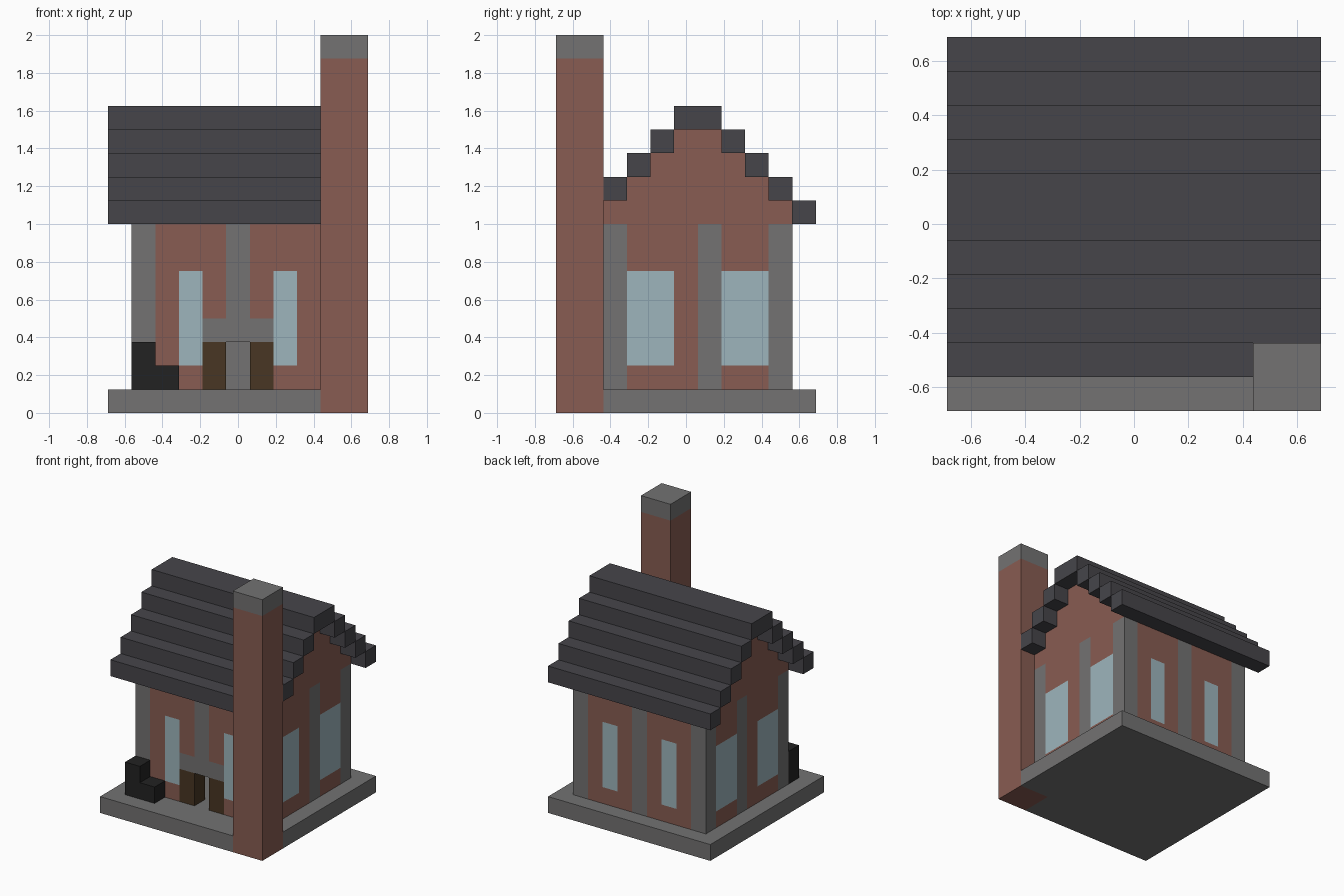
import bpy
import bmesh
from mathutils import Vector

U = 0.125    # edge of one building block
HALF = 5.5   # half of the footprint, in blocks

if "Cube" in bpy.data.objects:
    bpy.data.objects.remove(bpy.data.objects["Cube"], do_unlink=True)


def linear(c):
    c /= 255
    return c / 12.92 if c <= 0.04045 else ((c + 0.055) / 1.055) ** 2.4


def material(name, *rgb):
    mat = bpy.data.materials.new(name)
    colour = tuple(linear(c) for c in rgb) + (1.0,)
    mat.use_nodes = True
    mat.diffuse_color = colour
    bsdf = next(n for n in mat.node_tree.nodes if n.type == 'BSDF_PRINCIPLED')
    bsdf.inputs["Base Color"].default_value = colour
    return mat


BRICK = material("red brick", 136, 92, 82)
STONE = material("grey stone", 115, 114, 114)
GLASS = material("pale blue glass", 157, 181, 188)
SLATE = material("dark slate", 70, 69, 74)
WOOD = material("dark brown wood", 72, 54, 35)
IRON = material("black iron", 34, 34, 34)


def place(axis, level, a, b):
    """Put a flat outline point on the plane at the given level of an axis."""
    return Vector({'x': (level, a, b), 'y': (a, level, b), 'z': (a, b, level)}[axis])


def slab(name, mats, axis, level, depth, outline, cuts=(), rule=None, opening=None):
    """Extrude an outline along an axis; cut lines bound the coloured areas."""
    bm = bmesh.new()
    bm.faces.new([bm.verts.new(place(axis, level, a, b)) for a, b in outline])
    for line, positions in zip(((1, 0), (0, 1)), cuts):
        for p in positions:
            bmesh.ops.bisect_plane(
                bm, geom=bm.verts[:] + bm.edges[:] + bm.faces[:], dist=1e-5,
                plane_co=place(axis, level, p * line[0], p * line[1]),
                plane_no=place(axis, 0, *line))

    def flat(face):
        c = face.calc_center_median()
        return {'x': (c.y, c.z), 'y': (c.x, c.z), 'z': (c.x, c.y)}[axis]

    if opening:
        gone = [f for f in bm.faces if opening(*flat(f))]
        bmesh.ops.delete(bm, geom=gone, context='FACES')
    grown = bmesh.ops.extrude_face_region(bm, geom=bm.faces[:])["geom"]
    bmesh.ops.translate(bm, vec=place(axis, depth, 0, 0),
                        verts=[v for v in grown if isinstance(v, bmesh.types.BMVert)])
    bmesh.ops.recalc_face_normals(bm, faces=bm.faces[:])
    if rule:
        for f in bm.faces:
            f.material_index = mats.index(rule(*flat(f)))
    for v in bm.verts:
        v.co = (v.co - Vector((HALF, HALF, 0))) * U
    mesh = bpy.data.meshes.new(name)
    bm.to_mesh(mesh)
    bm.free()
    for mat in mats:
        mesh.materials.append(mat)
    obj = bpy.data.objects.new(name, mesh)
    bpy.context.scene.collection.objects.link(obj)
    return obj


def rect(a0, a1, b0, b1):
    return [(a0, b0), (a1, b0), (a1, b1), (a0, b1)]


# Base plate, notched around the chimney
slab("base", [STONE], 'z', 0, 1,
     [(0, 0), (9, 0), (9, 2), (11, 2), (11, 11), (0, 11)])

# Chimney and its cap
slab("chimney", [BRICK], 'z', 0, 15, rect(9, 11, 0, 2))
slab("chimney_cap", [STONE], 'z', 15, 1, rect(9, 11, 0, 2))


# Wall colours: a is the position along the wall, z the height
def side_colour(a, z):
    if a <= 3 or 6 <= a <= 7 or a >= 9:
        return STONE
    if 2 < z < 6 and not 5 < a < 6:
        return GLASS
    return BRICK


def rear_colour(a, z):
    from_middle = abs(a - HALF)
    if from_middle < 0.6 and z < 8:
        return STONE
    if 1.5 < from_middle < 2.5 and 2 < z < 6:
        return GLASS
    return BRICK


def front_colour(a, z):
    if abs(a - HALF) < 1.4:
        if z < 3:
            return WOOD
        if z < 4:
            return STONE
    return rear_colour(a, z)


def doorway(a, z):
    return abs(a - HALF) < 0.5 and z < 3


# Side walls with corner posts, and stepped gables on top
steps_up = [(j + s, 8 + j - 2 + s) for j in range(2, 6) for s in (0, 1)]
gable = [(2, 8)]
for k in range(4):
    gable += [(2 + k, 9 + k), (3 + k, 9 + k)]
gable = gable[:-1]
gable += [(12 - a, z) for a, z in reversed(gable)]
for side, i in (("right", 1), ("left", 9)):
    slab(side + "_wall", [BRICK, STONE, GLASS], 'x', i, 1, rect(2, 10, 1, 8),
         ((3, 5, 6, 7, 9), (2, 6)), side_colour)
    slab(side + "_gable", [BRICK], 'x', i, 1, gable)

# Front wall with open doors, and rear wall
slab("front_wall", [BRICK, STONE, GLASS, WOOD], 'y', 2, 1, rect(2, 9, 1, 9),
     (range(3, 9), (2, 3, 4, 6, 8)), front_colour, doorway)
slab("rear_wall", [BRICK, STONE, GLASS], 'y', 9, 1, rect(2, 9, 1, 9),
     (range(3, 9), (2, 6, 8)), rear_colour)

# Stepped roof courses; the front eave stops at the chimney
for k in range(4):
    slab(f"front_roof_course_{k + 1}", [SLATE], 'x', 0, 11 if k else 9,
         rect(1 + k, 2 + k, 8 + k, 9 + k))
    slab(f"rear_roof_course_{k + 1}", [SLATE], 'x', 0, 11,
         rect(10 - k, 11 - k, 8 + k, 9 + k))
slab("roof_ridge", [SLATE], 'x', 0, 11, rect(5, 7, 12, 13))

# Black stepped seat by the front wall
slab("seat", [IRON], 'y', 1, 1, [(1, 1), (3, 1), (3, 2), (2, 2), (2, 3), (1, 3)])
